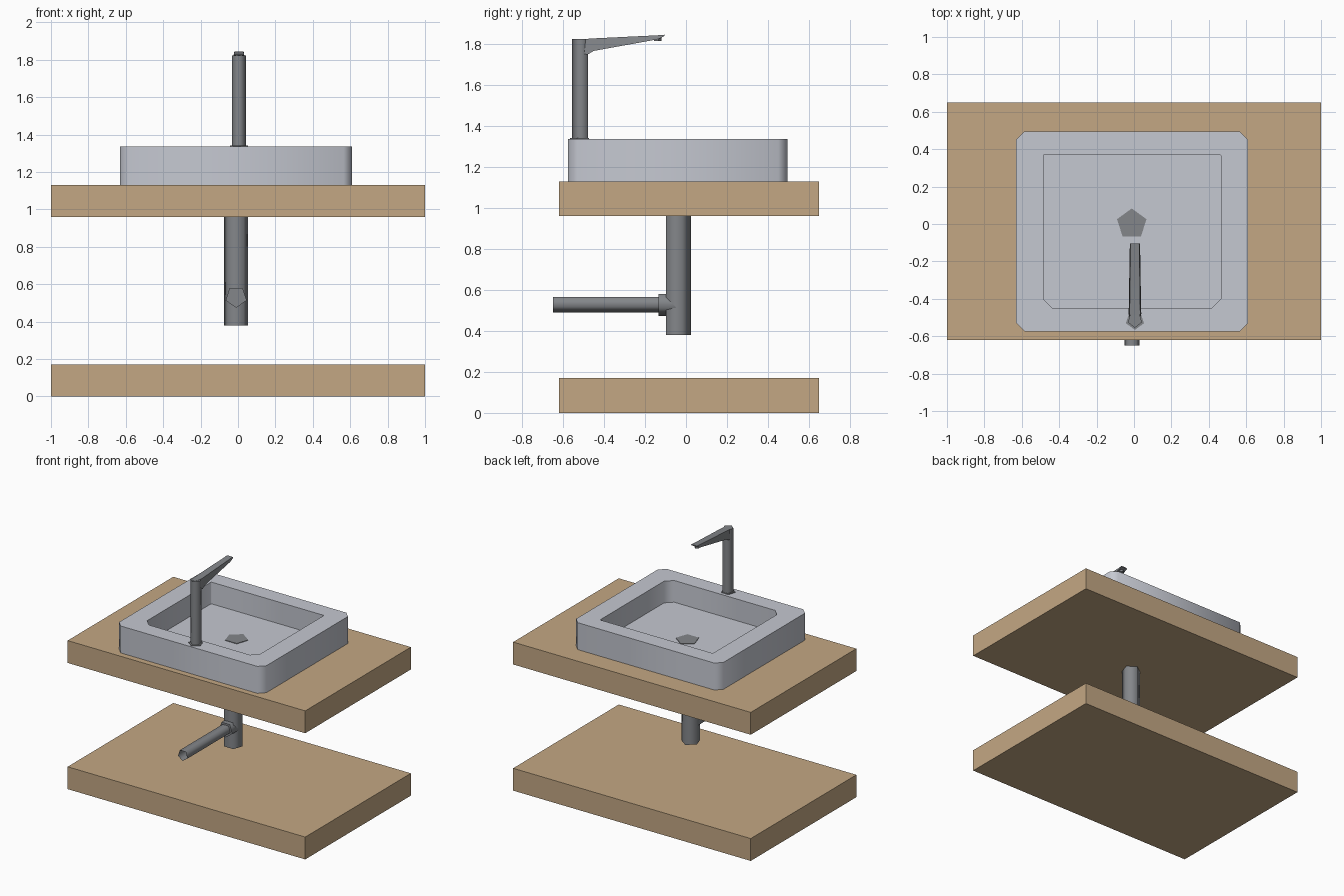
import bpy, bmesh, math
from mathutils import Vector, Matrix

cube = bpy.data.objects.get("Cube")
if cube:
    bpy.data.objects.remove(cube, do_unlink=True)


def material(name, rgb):
    mat = bpy.data.materials.new(name)
    mat.use_nodes = True
    mat.diffuse_color = (*rgb, 1)
    mat.node_tree.nodes["Principled BSDF"].inputs["Base Color"].default_value = (*rgb, 1)
    return mat


wood = material("light wood", (0.55, 0.39, 0.23))
ceramic = material("pale ceramic", (0.56, 0.58, 0.64))
metal = material("grey metal", (0.23, 0.24, 0.255))


def finish(name, bm, mat, angle=None):
    bmesh.ops.recalc_face_normals(bm, faces=bm.faces)
    mesh = bpy.data.meshes.new(name)
    bm.to_mesh(mesh)
    bm.free()
    mesh.materials.append(mat)
    obj = bpy.data.objects.new(name, mesh)
    bpy.context.collection.objects.link(obj)
    if angle:
        bpy.ops.object.select_all(action='DESELECT')
        obj.select_set(True)
        bpy.context.view_layer.objects.active = obj
        bpy.ops.object.shade_smooth_by_angle(angle=math.radians(angle))
    return obj


def box(name, lo, hi, mat):
    lo, hi = Vector(lo), Vector(hi)
    bm = bmesh.new()
    bmesh.ops.create_cube(bm, size=1, matrix=Matrix.Translation((lo + hi) / 2)
                          @ Matrix.Diagonal((*(hi - lo), 1)))
    return finish(name, bm, mat)


def prism(name, start, end, radius, mat, turn=0, caps=False, angle=80, squash=1):
    """Five-sided tube from start to end; turn points the first corner."""
    start, end = Vector(start), Vector(end)
    along = (end - start).normalized()
    side = Vector((1, 0, 0))
    up = along.cross(side)
    bm = bmesh.new()
    rings = []
    for centre in (start, end):
        rings.append([bm.verts.new(centre + radius * (
            squash * math.cos(a) * side + math.sin(a) * up))
            for a in (math.radians(turn + 72 * i) for i in range(5))])
    for i in range(5):
        j = (i + 1) % 5
        bm.faces.new((rings[0][i], rings[0][j], rings[1][j], rings[1][i]))
    if caps:
        for ring in rings:
            bm.faces.new(ring)
    return finish(name, bm, mat, angle)


def outline(x0, x1, y0, y1, front, back):
    """Rectangle with cut corners, two points at each corner."""
    return [(x0 + front, y0), (x1 - front, y0), (x1, y0 + front), (x1, y1 - back),
            (x1 - back, y1), (x0 + back, y1), (x0, y1 - back), (x0, y0 + front)]


# Two wooden shelves
for name, z in (("lower_shelf", 0), ("countertop", 0.96)):
    box(name, (-1, -0.62, z), (1, 0.65, z + 0.17), wood)

# Basin: outer wall, rim, inner wall and floor
outer = outline(-0.63, 0.61, -0.575, 0.495, 0.045, 0.045)
inner = outline(-0.485, 0.465, -0.45, 0.37, 0.05, 0.004)
bm = bmesh.new()
loops = [[bm.verts.new((x, y, z)) for x, y in shape] for shape, z in
         ((outer, 1.13), (outer, 1.335), (inner, 1.335), (inner, 1.17))]
for low, high in zip(loops, loops[1:]):
    for i in range(8):
        j = (i + 1) % 8
        bm.faces.new((low[i], low[j], high[j], high[i]))
bm.faces.new(loops[0])
bm.faces.new(loops[-1])
finish("basin", bm, ceramic, 50)

# Drain and waste pipes
prism("drain", (-0.012, 0, 1.168), (-0.012, 0, 1.174), 0.083, metal, 90, True, 30)
prism("waste_pipe", (-0.01, -0.043, 0.38), (-0.01, -0.043, 1.0), 0.068, metal, 90)
prism("outlet_pipe", (-0.01, -0.65, 0.532), (-0.01, -0.05, 0.532), 0.042, metal, 90)
prism("pipe_collar", (-0.01, -0.135, 0.532), (-0.01, -0.05, 0.532), 0.059, metal, 90, True)

# Tap body
prism("tap_base", (0.005, -0.515, 1.33), (0.005, -0.515, 1.341), 0.051, metal, -90, True, 60)
prism("tap_body", (0.005, -0.512, 1.335), (0.005, -0.512, 1.823), 0.043, metal, -90, True, 80, 0.92)

# Tapered spout: (y, top z, bottom z, half width)
sections = [(-0.54, 1.824, 1.76, 0.018), (-0.48, 1.825, 1.748, 0.034),
            (-0.45, 1.827, 1.766, 0.033), (-0.14, 1.842, 1.822, 0.028),
            (-0.105, 1.845, 1.838, 0.027)]
bm = bmesh.new()
rings = [[bm.verts.new((0.005 + s * w, y, z)) for s, z in
          ((-1, low), (1, low), (0.85, top), (-0.85, top))]
         for y, top, low, w in sections]
for a, b in zip(rings, rings[1:]):
    for i in range(4):
        j = (i + 1) % 4
        bm.faces.new((a[i], a[j], b[j], b[i]))
bm.faces.new(rings[0])
bm.faces.new(rings[-1])
finish("spout", bm, metal, 30)

# Water nozzle under the spout tip
prism("nozzle", (0.005, -0.14, 1.814), (0.005, -0.14, 1.832), 0.02, metal, 90, True, 60)
